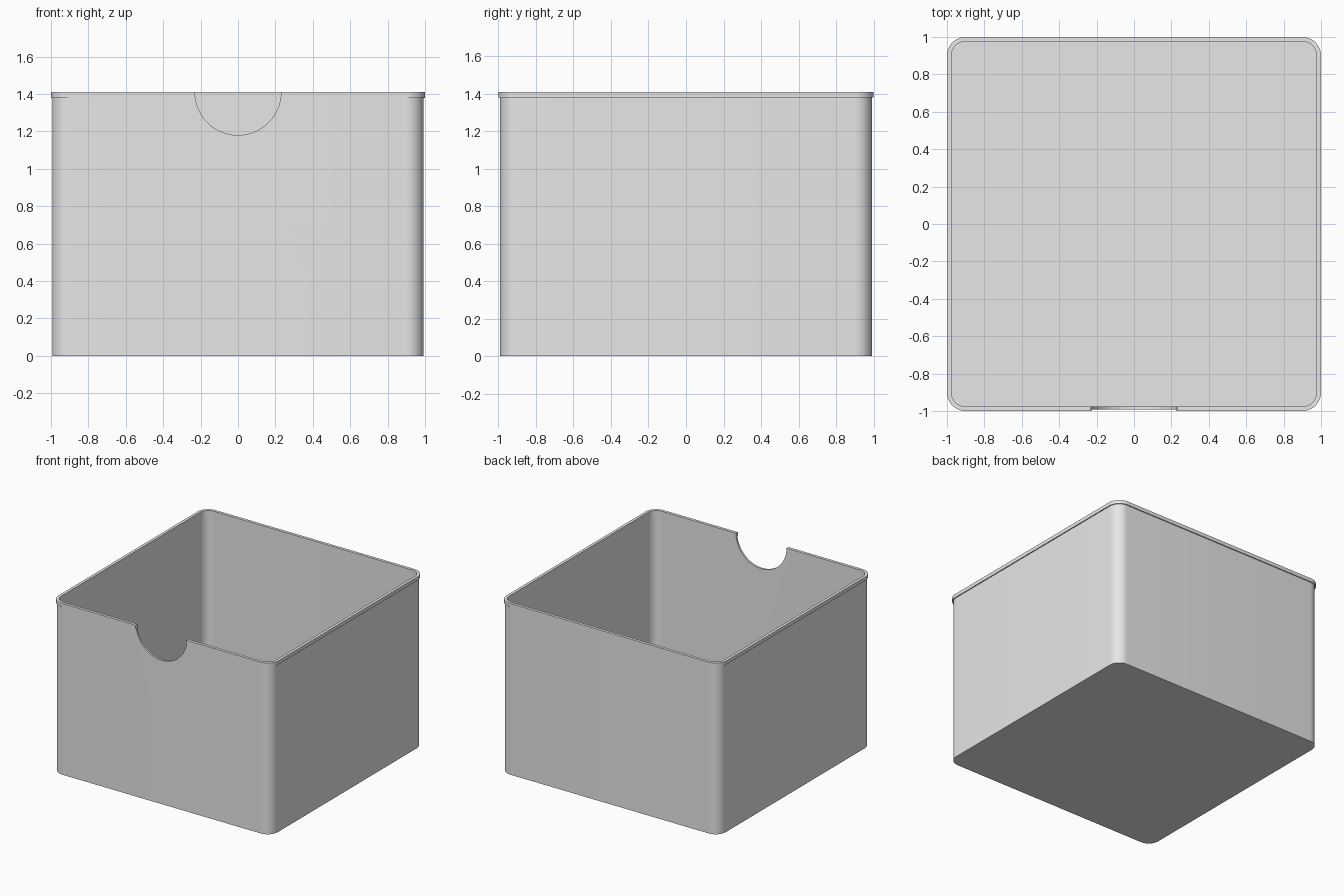
import bpy, bmesh
from math import cos, sin, pi, radians

if "Cube" in bpy.data.objects:
    bpy.data.objects.remove(bpy.data.objects["Cube"])

HEIGHT = 1.41
CORNER = 0.1      # outer corner radius of the rim
STEPS = 12        # segments per rounded corner

grey = bpy.data.materials.new("plain grey")
grey.use_nodes = True
grey.diffuse_color = (0.8, 0.8, 0.8, 1)
grey.node_tree.nodes["Principled BSDF"].inputs["Base Color"].default_value = grey.diffuse_color


def rounded_ring(bm, half, z):
    """Ring of vertices round a square whose corners share one centre."""
    centre = 1 - CORNER
    radius = half - centre
    ring = []
    for corner, (sx, sy) in enumerate([(1, 1), (-1, 1), (-1, -1), (1, -1)]):
        for i in range(STEPS + 1):
            a = (corner + i / STEPS) * pi / 2
            ring.append(bm.verts.new((sx * centre + radius * cos(a),
                                      sy * centre + radius * sin(a), z)))
    return ring


# Open box: outer wall, overhanging rim, inner wall and floor
bm = bmesh.new()
profile = [(0.992, 0), (0.992, 1.38), (1, 1.38), (1, HEIGHT),
           (0.976, HEIGHT), (0.976, 0.02)]
rings = [rounded_ring(bm, half, z) for half, z in profile]
for low, high in zip(rings, rings[1:]):
    for i in range(len(low)):
        j = (i + 1) % len(low)
        bm.faces.new((low[i], low[j], high[j], high[i]))
bm.faces.new(list(reversed(rings[0])))
bm.faces.new(rings[-1])
bmesh.ops.recalc_face_normals(bm, faces=bm.faces)
mesh = bpy.data.meshes.new("storage_box")
bm.to_mesh(mesh)
bm.free()
mesh.materials.append(grey)
box = bpy.data.objects.new("storage_box", mesh)
bpy.context.collection.objects.link(box)

# Half-round finger notch in the front wall
bpy.ops.mesh.primitive_cylinder_add(vertices=64, radius=0.23, depth=0.3,
                                    location=(0, -1, HEIGHT),
                                    rotation=(pi / 2, 0, 0))
cutter = bpy.context.object
cutter.name = "notch_cutter"
cutter.data.materials.append(grey)

bpy.ops.object.select_all(action="DESELECT")
box.select_set(True)
bpy.context.view_layer.objects.active = box
cut = box.modifiers.new("finger_notch", "BOOLEAN")
cut.operation = "DIFFERENCE"
cut.solver = "EXACT"
cut.object = cutter
bpy.ops.object.modifier_apply(modifier=cut.name)
bpy.data.objects.remove(cutter)
bpy.ops.object.shade_smooth_by_angle(angle=radians(30))
